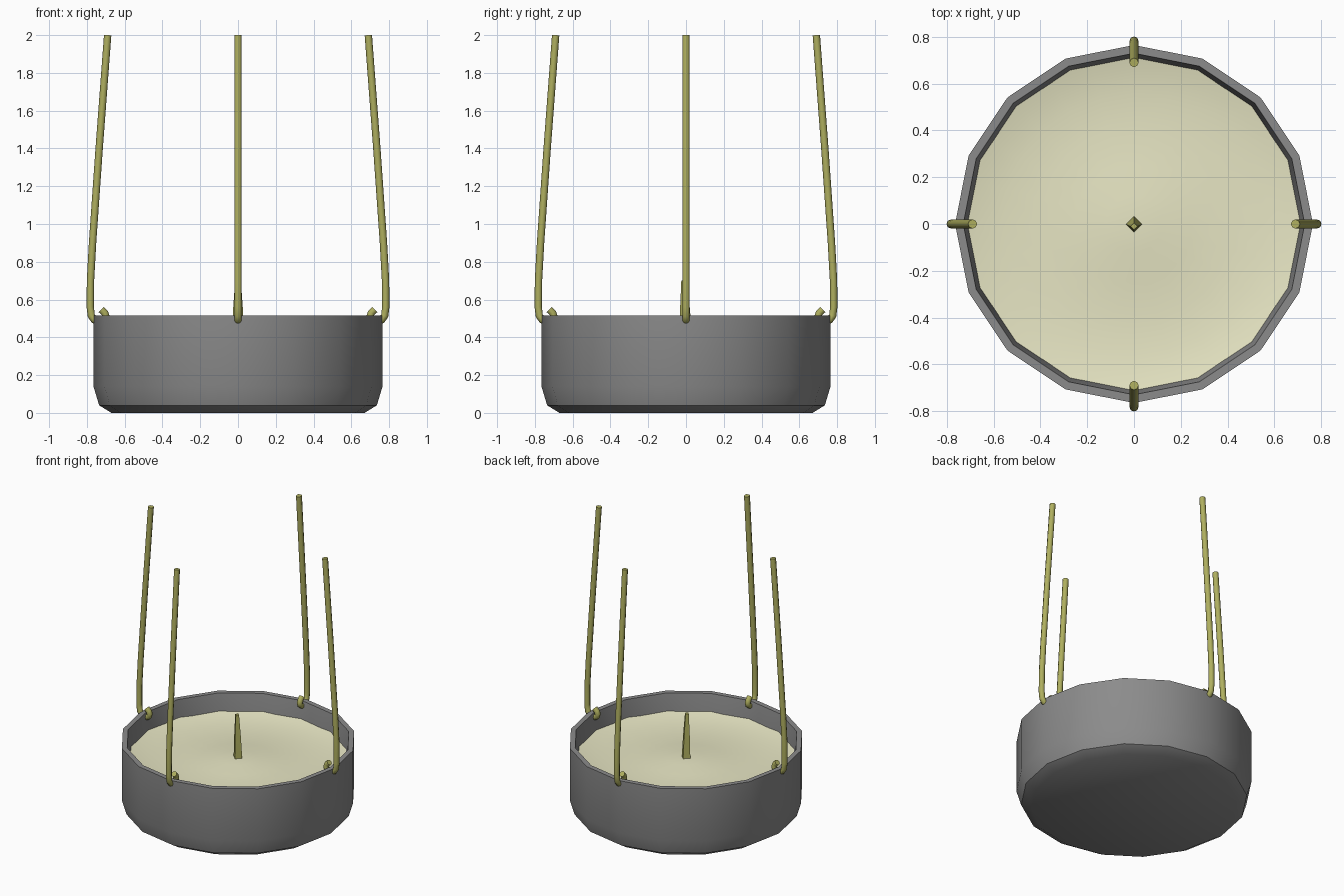
import bpy, bmesh, math

cube = bpy.data.objects.get("Cube")
if cube:
    bpy.data.objects.remove(cube, do_unlink=True)


def material(name, rgb):
    m = bpy.data.materials.new(name)
    m.use_nodes = True
    m.diffuse_color = (*rgb, 1)
    m.node_tree.nodes["Principled BSDF"].inputs["Base Color"].default_value = (*rgb, 1)
    return m


grey = material("grey metal", (0.26, 0.26, 0.26))
cream = material("cream wax", (0.80, 0.79, 0.55))
olive = material("olive rope", (0.43, 0.43, 0.115))


def smooth(obj, angle):
    bpy.ops.object.select_all(action="DESELECT")
    obj.select_set(True)
    bpy.context.view_layer.objects.active = obj
    bpy.ops.object.shade_smooth_by_angle(angle=math.radians(angle))


def lathe(name, profile, sides, mat, angle):
    """Spin (radius, z) points about z; radius 0 becomes a pole."""
    bm = bmesh.new()
    rings = []
    for r, z in profile:
        if r == 0:
            rings.append([bm.verts.new((0, 0, z))] * sides)
        else:
            rings.append([bm.verts.new((r * math.cos(a), r * math.sin(a), z))
                          for a in (i * math.tau / sides for i in range(sides))])
    for lo, hi in zip(rings, rings[1:]):
        for i in range(sides):
            j = (i + 1) % sides
            corners = list(dict.fromkeys((lo[i], lo[j], hi[j], hi[i])))
            bm.faces.new(corners)
    mesh = bpy.data.meshes.new(name)
    bm.to_mesh(mesh)
    bm.free()
    mesh.materials.append(mat)
    obj = bpy.data.objects.new(name, mesh)
    bpy.context.collection.objects.link(obj)
    smooth(obj, angle)
    return obj


# Bowl with a soft chamfered foot and an open, thin-walled top
lathe("bowl", [(0, 0), (0.67, 0), (0.735, 0.04), (0.765, 0.14), (0.765, 0.515),
               (0.73, 0.515), (0.71, 0.38), (0.70, 0.06), (0, 0.06)], 16, grey, 36)

# Wax, dished towards the wall and slightly raised at the wick
# (listed from the outside in, so the faces look upwards)
lathe("wax", [(0.72, 0.395), (0.66, 0.382), (0.56, 0.37), (0.42, 0.365), (0.25, 0.375),
              (0.12, 0.387), (0, 0.392)], 24, cream, 30)

# Square tapered wick, leaning slightly to the front
wick = lathe("wick", [(0.035, 0.37), (0.026, 0.55), (0.015, 0.70), (0, 0.70)], 4, olive, 30)
for v in wick.data.vertices:
    v.co.y -= 0.03 * (v.co.z - 0.37)

# Four hanging ropes, each passing through the wall and curling back up inside
path = [(0.69, 2.0), (0.735, 1.4), (0.77, 0.9), (0.781, 0.7), (0.782, 0.56),
        (0.777, 0.515), (0.762, 0.493), (0.742, 0.484), (0.72, 0.484),
        (0.704, 0.495), (0.699, 0.512), (0.706, 0.53), (0.724, 0.547)]
for k, side in enumerate(("left", "back", "right", "front")):
    a = k * math.pi / 2
    curve = bpy.data.curves.new(side + "_rope", "CURVE")
    curve.dimensions = "3D"
    curve.bevel_depth = 0.0195
    curve.bevel_resolution = 2
    curve.use_fill_caps = True
    spline = curve.splines.new("POLY")
    spline.points.add(len(path) - 1)
    for p, (r, z) in zip(spline.points, path):
        p.co = (r * math.cos(a), r * math.sin(a), z, 1)
    curve.materials.append(olive)
    rope = bpy.data.objects.new(side + "_rope", curve)
    bpy.context.collection.objects.link(rope)
    bpy.ops.object.select_all(action="DESELECT")
    rope.select_set(True)
    bpy.context.view_layer.objects.active = rope
    bpy.ops.object.convert(target="MESH")
    smooth(bpy.context.view_layer.objects.active, 50)
